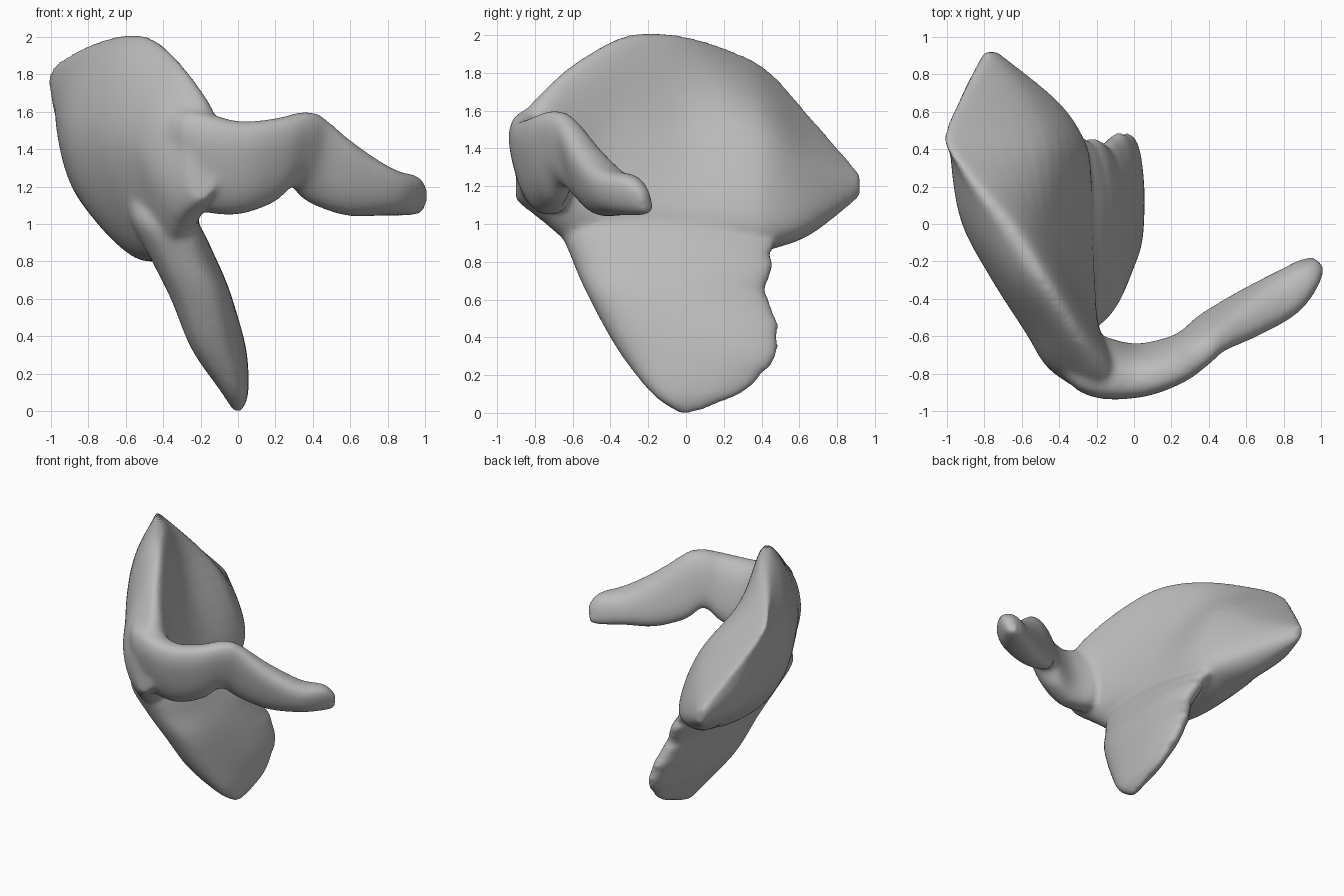
import bpy, bmesh, math, random
from mathutils import Vector

random.seed(4)
cube = bpy.data.objects.get("Cube")
if cube:
    bpy.data.objects.remove(cube, do_unlink=True)

bone = bpy.data.materials.new("bone_grey")
bone.use_nodes = True
colour = (0.5, 0.5, 0.5, 1)
bone.diffuse_color = colour
bone.node_tree.nodes["Principled BSDF"].inputs["Base Color"].default_value = colour


def spline(points, steps, closed=False):
    """Smooth curve passing through every point."""
    n = len(points)
    pick = (lambda i: points[i % n]) if closed else (lambda i: points[max(0, min(n - 1, i))])
    result = []
    for i in range(n if closed else n - 1):
        a, b, c, d = (pick(i + k) for k in (-1, 0, 1, 2))
        for s in range(steps):
            t = s / steps
            result.append(b + (c - a) * (t / 2) + (a * 2 - b * 5 + c * 4 - d) * (t * t / 2)
                          + (b * 3 - a - c * 3 + d) * (t ** 3 / 2))
    if not closed:
        result.append(points[-1])
    return result


def loft(bm, rings):
    """Skin a row of closed rings and cap both ends."""
    loops = [[bm.verts.new(p) for p in ring] for ring in rings]
    count = len(loops[0])
    faces = [bm.faces.new(loops[0][::-1]), bm.faces.new(loops[-1])]
    for low, high in zip(loops, loops[1:]):
        for i in range(count):
            j = (i + 1) % count
            faces.append(bm.faces.new((low[i], low[j], high[j], high[i])))
    bmesh.ops.recalc_face_normals(bm, faces=faces)


def oval(centre, long_axis, short_axis, taper=0, count=28):
    """Slightly squared oval ring, thinner towards the long axis by taper."""
    ring = []
    for i in range(count):
        a = 2 * math.pi * i / count
        c, s = math.cos(a), math.sin(a)
        ring.append(centre + long_axis * math.copysign(abs(c) ** 0.8, c)
                    + short_axis * math.copysign(abs(s) ** 0.8, s) * (1 - taper * c))
    return ring


def wing(bm):
    # Each slice: y, then x-z outline from crest, down the outside, up the inside
    slices = [
        (-.9, (-.19, 1.54), (-.25, 1.48), (-.27, 1.3), (-.25, 1.17), (-.2, 1.12), (-.12, 1.2), (-.12, 1.45)),
        (-.77, (-.21, 1.69), (-.4, 1.57), (-.46, 1.35), (-.41, 1.14), (-.3, 1.02), (-.14, 1.15), (-.1, 1.5)),
        (-.58, (-.3, 1.85), (-.48, 1.73), (-.58, 1.45), (-.52, 1.13), (-.38, .88), (-.2, 1.05), (-.19, 1.5)),
        (-.3, (-.46, 1.99), (-.65, 1.87), (-.76, 1.5), (-.67, 1.13), (-.45, .82), (-.21, 1.02), (-.33, 1.6)),
        (0, (-.64, 1.98), (-.82, 1.86), (-.92, 1.5), (-.8, 1.1), (-.5, .8), (-.22, 1), (-.43, 1.58)),
        (.3, (-.87, 1.88), (-.95, 1.8), (-.97, 1.5), (-.85, 1.13), (-.52, .83), (-.23, .98), (-.45, 1.54)),
        (.46, (-.96, 1.78), (-1, 1.7), (-.94, 1.45), (-.85, 1.15), (-.55, .88), (-.27, .97), (-.47, 1.48)),
        (.66, (-.9, 1.56), (-.93, 1.5), (-.92, 1.35), (-.85, 1.14), (-.6, .95), (-.41, 1.02), (-.56, 1.34)),
        (.92, (-.78, 1.27), (-.8, 1.24), (-.8, 1.2), (-.78, 1.16), (-.76, 1.14), (-.73, 1.17), (-.74, 1.23)),
    ]
    outlines = [spline([Vector((x, s[0], z)) for x, z in s[1:]], 6, True) for s in slices]
    columns = [spline(list(column), 6) for column in zip(*outlines)]
    loft(bm, list(zip(*columns)))


def lower_plate(bm):
    # Height, front y, back y, front x, back x, half thickness
    rows = [(0, -.04, .05, -.01, .01, .02), (.1, -.18, .28, -.03, .01, .065),
            (.33, -.36, .5, -.14, -.03, .125), (.6, -.51, .43, -.22, -.14, .15),
            (.8, -.6, .45, -.31, -.23, .16), (1, -.66, .47, -.39, -.39, .17),
            (1.15, -.55, .35, -.46, -.55, .12)]
    rings = []
    for z, y0, y1, x0, x1, half in spline([Vector(r) for r in rows], 6):
        y1 += random.uniform(-.02, .02)  # chipped rear edge
        front, back = Vector((x0, y0, z)), Vector((x1, y1, z))
        rings.append(oval((front + back) / 2, (back - front) / 2, Vector((half, 0, 0)), .35))
    loft(bm, rings)


def arm(bm):
    # Centre x, y, z, half width, half height
    rows = [(-.36, -.6, 1.36, .08, .2), (-.22, -.75, 1.34, .14, .27),
            (0, -.785, 1.3, .125, .25), (.2, -.735, 1.34, .11, .23),
            (.32, -.665, 1.4, .1, .2), (.42, -.58, 1.34, .095, .23),
            (.6, -.485, 1.235, .115, .19), (.8, -.375, 1.17, .12, .125),
            (.93, -.26, 1.15, .08, .105), (.985, -.2, 1.115, .035, .06)]
    path = spline([Vector(r) for r in rows], 5)
    rings = []
    for i, row in enumerate(path):
        step = path[min(i + 1, len(path) - 1)] - path[max(i - 1, 0)]
        side = Vector((-step[1], step[0], 0)).normalized()
        upright = (Vector((0, 0, 1)) - side * .25) * row[4]  # leans outwards
        rings.append(oval(Vector(row[:3]), side * row[3], upright))
    loft(bm, rings)


# Fuse the three parts into one continuous surface
bm = bmesh.new()
for part in (wing, lower_plate, arm):
    part(bm)
mesh = bpy.data.meshes.new("bone_fragment")
bm.to_mesh(mesh)
bm.free()
mesh.materials.append(bone)
body = bpy.data.objects.new("bone_fragment", mesh)
bpy.context.collection.objects.link(body)

fuse = body.modifiers.new("fuse", 'REMESH')
fuse.mode = 'VOXEL'
fuse.voxel_size = 0.018
fuse.use_smooth_shade = True
soften = body.modifiers.new("soften", 'SMOOTH')
soften.factor = 0.5
soften.iterations = 12
